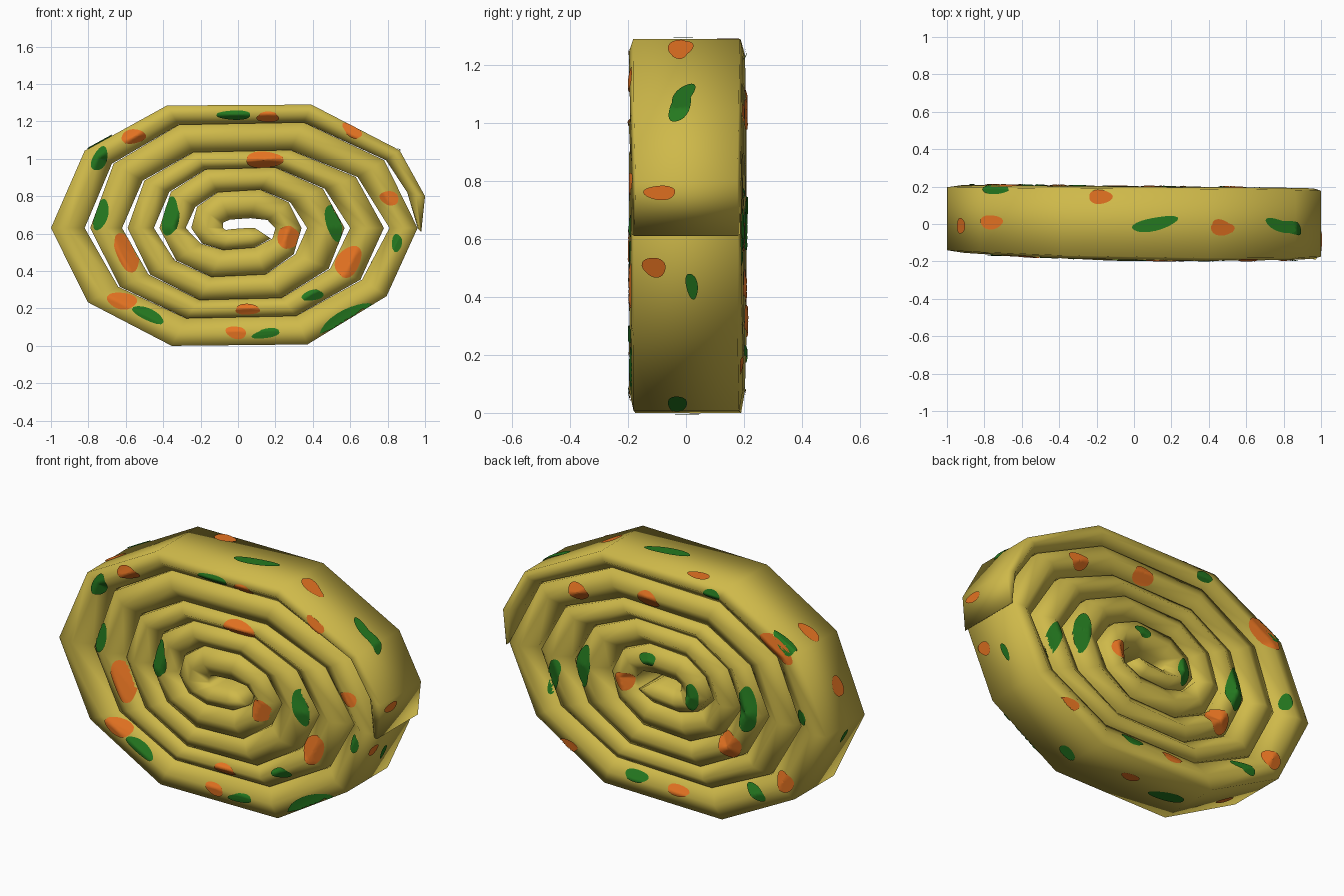
import bpy, bmesh, math, random
from mathutils import Vector
from mathutils.bvhtree import BVHTree

if "Cube" in bpy.data.objects:
    bpy.data.objects.remove(bpy.data.objects["Cube"])

random.seed(4)

def material(name, rgb):
    m = bpy.data.materials.new(name)
    m.diffuse_color = (*rgb, 1)
    m.use_nodes = True
    m.node_tree.nodes["Principled BSDF"].inputs["Base Color"].default_value = m.diffuse_color
    return m

EGG = material("egg yellow", (0.62, 0.485, 0.068))
ORANGE = material("carrot orange", (0.8, 0.175, 0.016))
GREEN = material("onion green", (0.018, 0.19, 0.014))

# Spiral: ten corners per turn, reach to each side read turn by turn
CORNERS = [(1, 0), (.83, .63), (.38, 1), (-.38, 1), (-.82, .64),
           (-1, 0), (-.82, -.63), (-.37, -1), (.38, -1), (.82, -.6)]
REACH = {"right": (0.0, [1.05, .96, .78, .57, .34, .2, .1]),
         "left": (0.5, [1.0, .79, .59, .42, .25, .08]),
         "top": (0.25, [.66, .56, .41, .32, .2, .045]),
         "bottom": (0.75, [.63, .475, .38, .255, .11, .0])}

def reach(side, t):
    start, vals = REACH[side]
    f = min(max(t - start, 0), len(vals) - 1)
    i = min(int(f), len(vals) - 2)
    return vals[i] + (vals[i + 1] - vals[i]) * (f - i)

def spiral(k, gap=0.0):
    cx, cz = CORNERS[k % 10]
    rx = reach("right" if cx > 0 else "left", k / 10)
    rz = reach("top" if cz > 0 else "bottom", k / 10)
    return Vector((cx * (rx + gap * abs(cx) ** 5), 0, .63 + cz * rz))

# Path as (outer point, inner point) pairs; the free end is a thin flap
path = [(Vector((.98, 0, .61)), Vector((.962, 0, .625))),
        (Vector((1.0, 0, .80)), Vector((.905, 0, .82)))]
path += [(spiral(k), spiral(k + 10, .03 if k < 40 else 0)) for k in range(1, 50)]

def front(x):
    return -.2 + .05 * max(0, -x) + .012 * max(0, x)

def back(x):
    return .2 - .01 * x

# Rolled egg sheet: six-sided section swept along the spiral
bm = bmesh.new()
rings = []
for i, (o, n) in enumerate(path):
    mid = (o + n) / 2
    e = .012 if i < 12 else .035
    x = mid.x
    ring = []
    for p, y in ((o, front(x) + e), (mid, front(x)), (n, front(x) + .05),
                 (n, back(x) - .05), (mid, back(x)), (o, back(x) - e)):
        ring.append(bm.verts.new((p.x, y + random.uniform(-.003, .003), p.z)))
    rings.append(ring)
for a, b in zip(rings, rings[1:]):
    for j in range(6):
        bm.faces.new((a[j], a[(j + 1) % 6], b[(j + 1) % 6], b[j]))
bm.faces.new(rings[0])
bm.faces.new(list(reversed(rings[-1])))
bmesh.ops.recalc_face_normals(bm, faces=bm.faces)
for f in bm.faces:
    f.smooth = True
tree = BVHTree.FromBMesh(bm)
me = bpy.data.meshes.new("rolled_egg")
bm.to_mesh(me)
bm.free()
me.materials.append(EGG)
bpy.context.collection.objects.link(bpy.data.objects.new("rolled_egg", me))

# Vegetable flecks: thin patches projected on to the sheet from one side
SIDES = {"front": lambda u, v: ((u, -3, v), (0, 1, 0)),
         "back": lambda u, v: ((u, 3, v), (0, -1, 0)),
         "top": lambda u, v: ((u, v, 4), (0, 0, -1)),
         "bottom": lambda u, v: ((u, v, -3), (0, 0, 1)),
         "right": lambda u, v: ((3, u, v), (-1, 0, 0)),
         "left": lambda u, v: ((-3, u, v), (1, 0, 0))}
RINGS, STEPS = 8, 24

def flecks(name, mat, table):
    bm = bmesh.new()
    for side, spots in table.items():
        out = -Vector(SIDES[side](0, 0)[1])
        for u, v, w, h, ang in spots:
            a = math.radians(ang)
            ph = random.uniform(0, 6)
            grid = []
            for r in range(RINGS + 1):
                row = []
                for s in range(STEPS):
                    q = 2 * math.pi * s / STEPS
                    k = max(r, .02) / RINGS * (1 + .06 * math.sin(3 * q + ph))
                    x, y = w * k * math.cos(q), h * k * math.sin(q)
                    org, d = SIDES[side](u + x * math.cos(a) - y * math.sin(a),
                                         v + x * math.sin(a) + y * math.cos(a))
                    hit, nor, _, _ = tree.ray_cast(Vector(org), Vector(d))
                    row.append(bm.verts.new(hit + nor * .006) if hit else None)
                grid.append(row)
            for r in range(RINGS):
                for s in range(STEPS):
                    t = (s + 1) % STEPS
                    vs = [grid[r][s], grid[r + 1][s], grid[r + 1][t], grid[r][t]]
                    if None in vs:
                        continue
                    deep = [p.co.dot(out) for p in vs]
                    if max(deep) - min(deep) < .04:
                        f = bm.faces.new(vs)
                        f.smooth = True
                        f.normal_update()
                        if f.normal.dot(out) < 0:
                            f.normal_flip()
    bmesh.ops.delete(bm, geom=[p for p in bm.verts if not p.link_faces], context='VERTS')
    me = bpy.data.meshes.new(name)
    bm.to_mesh(me)
    bm.free()
    me.materials.append(mat)
    bpy.context.collection.objects.link(bpy.data.objects.new(name, me))

flecks("carrot_flecks_front", ORANGE, {"front": [
    (-.56, 1.12, .065, .036, 8), (.16, 1.225, .06, .025, 0), (.61, 1.15, .06, .028, -33),
    (.81, .79, .05, .036, -20), (.14, .995, .1, .04, 0), (-.595, .5, .055, .11, 22),
    (.27, .58, .058, .06, 0), (.59, .45, .06, .09, -30), (-.62, .24, .08, .043, -8),
    (-.01, .07, .055, .031, -10), (.05, .195, .065, .025, 0)]})
flecks("onion_flecks_front", GREEN, {"front": [
    (-.74, 1.0, .036, .068, -25), (-.02, 1.235, .09, .022, 0), (-.73, .7, .036, .085, -15),
    (-.36, .69, .042, .105, -8), (.51, .66, .042, .1, 12), (.85, .55, .025, .048, -5),
    (-.48, .165, .09, .03, -25), (.15, .065, .075, .023, 10), (.4, .27, .058, .025, 12),
    (.57, .12, .17, .065, 35)]})
flecks("carrot_flecks_rest", ORANGE, {
    "back": [(.53, 1.03, .06, .045, 0), (.1, 1.1, .065, .045, 0), (.25, .61, .05, .05, 0),
             (-.4, .43, .07, .07, 0), (-.75, .32, .055, .055, 0), (.59, .16, .06, .035, 0),
             (-.09, .09, .065, .026, 0), (-.7, 1.05, .11, .05, 30)],
    "top": [(-.92, -.01, .022, .042, 0), (-.76, .01, .06, .038, 0), (-.18, .145, .063, .038, 0),
            (.47, -.015, .06, .035, -20)],
    "right": [(-.025, 1.25, .036, .033, 0), (-.09, .76, .055, .025, 0), (-.11, .505, .042, .033, -20)],
    "bottom": [(.05, .03, .055, .03, 0), (-.62, -.02, .05, .035, 0)]})
flecks("onion_flecks_rest", GREEN, {
    "back": [(.5, .62, .048, .12, 8), (.69, .51, .04, .11, 15), (.1, .77, .05, .03, 0),
             (-.17, .63, .035, .075, 0), (-.51, .65, .05, .125, 0), (-.85, .7, .033, .045, 0),
             (.17, .1, .07, .027, 0), (-.57, .21, .07, .03, 15), (-.3, 1.24, .05, .025, 0)],
    "top": [(-.74, .182, .07, .022, 0), (.11, 0, .125, .035, 12), (.78, -.01, .085, .03, -20)],
    "right": [(-.02, 1.055, .032, .06, -25), (.02, .44, .02, .045, 10), (-.03, .035, .033, .028, 0)],
    "left": [(.0, .56, .02, .04, 0)],
    "bottom": [(-.22, .0, .1, .04, -15)]})
